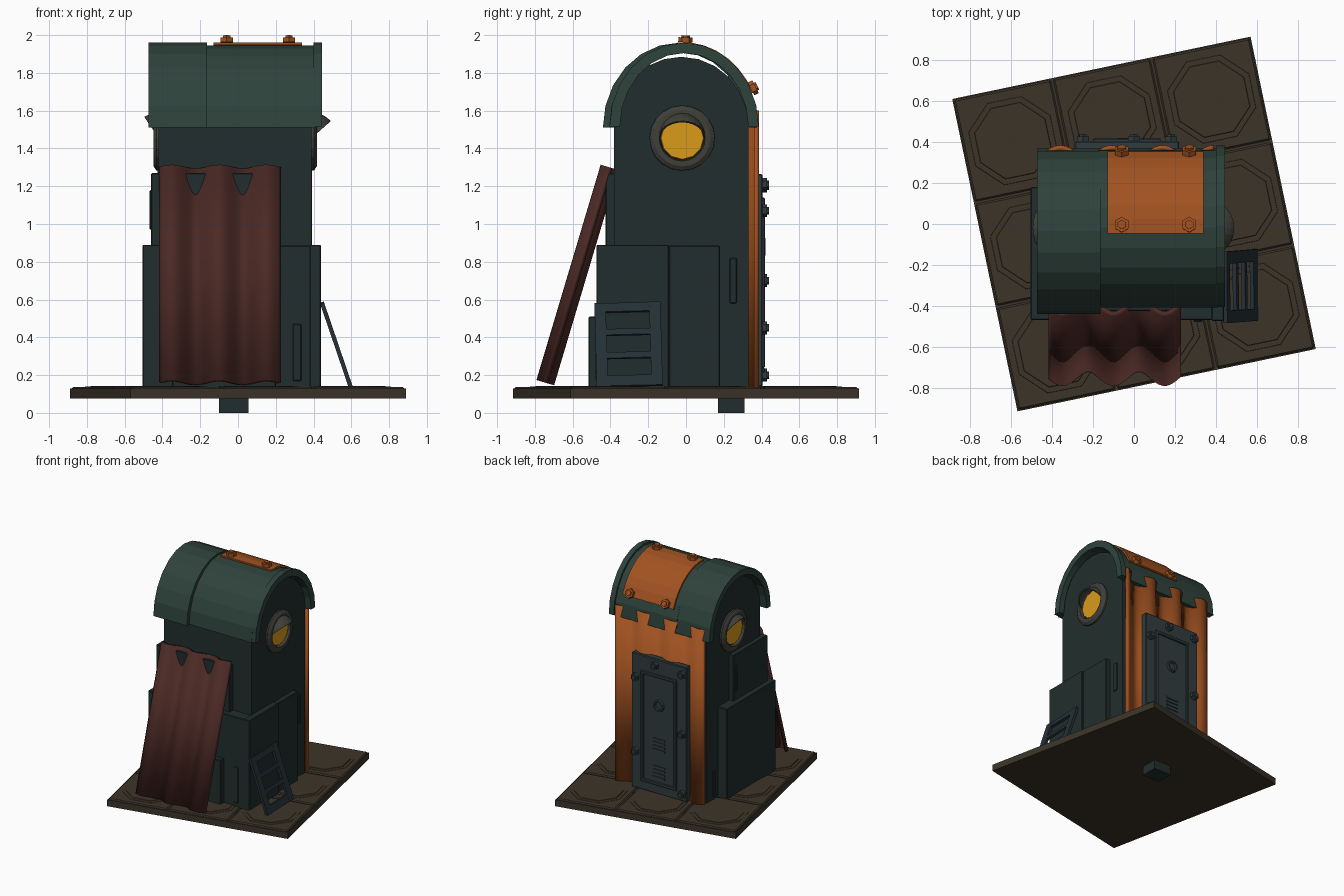
import bpy, bmesh
from math import sin, cos, pi, atan2, radians
from mathutils import Matrix, Vector

if "Cube" in bpy.data.objects:
    bpy.data.objects.remove(bpy.data.objects["Cube"])


def material(name, rgb):
    m = bpy.data.materials.new(name)
    m.diffuse_color = (*rgb, 1)
    m.use_nodes = True
    m.node_tree.nodes["Principled BSDF"].inputs["Base Color"].default_value = m.diffuse_color
    return m


ROOF = material("roof_green", (.028, .055, .045))
WALL = material("wall_dark", (.015, .027, .026))
RUST = material("rust_orange", (.36, .085, .015))
SHEET = material("sheet_brown", (.07, .022, .018))
STONE = material("tile_brown", (.045, .034, .022))
DOOR = material("door_steel", (.03, .045, .05))
RING = material("ring_grey", (.05, .05, .042))
GLASS = material("lamp_amber", (.7, .32, .01))
GRILLE = material("grille_blue", (.018, .03, .038))


def finish(name, bm, mat, matrix=None, bevel=0, smooth=False):
    bmesh.ops.recalc_face_normals(bm, faces=bm.faces)
    me = bpy.data.meshes.new(name)
    bm.to_mesh(me)
    bm.free()
    me.materials.append(mat)
    ob = bpy.data.objects.new(name, me)
    bpy.context.collection.objects.link(ob)
    if matrix:
        ob.matrix_world = matrix
    if bevel:
        b = ob.modifiers.new("bevel", 'BEVEL')
        b.width, b.segments = bevel, 1
    for p in me.polygons:
        p.use_smooth = smooth
    return ob


def add_box(bm, lo, hi):
    lo, hi = Vector(lo), Vector(hi)
    m = Matrix.Translation((lo + hi) / 2) @ Matrix.Diagonal((*(hi - lo), 1))
    bmesh.ops.create_cube(bm, size=1, matrix=m)


def box(name, lo, hi, mat, bevel=0, matrix=None):
    bm = bmesh.new()
    add_box(bm, lo, hi)
    return finish(name, bm, mat, matrix, bevel)


def prism(name, pts, x0, x1, mat):
    """Extrude a (y, z) outline along x."""
    bm = bmesh.new()
    f = bm.faces.new([bm.verts.new((x0, y, z)) for y, z in pts])
    r = bmesh.ops.extrude_face_region(bm, geom=[f])
    vs = [v for v in r['geom'] if isinstance(v, bmesh.types.BMVert)]
    bmesh.ops.translate(bm, verts=vs, vec=(x1 - x0, 0, 0))
    return finish(name, bm, mat)


def arch(cy, ry, z0, rz, a0=0, a1=pi, n=12):
    return [(cy + ry * cos(a0 + (a1 - a0) * i / n), z0 + rz * sin(a0 + (a1 - a0) * i / n))
            for i in range(n + 1)]


def shell(name, cy, ry, z0, rz, t, x0, x1, mat, a0=0, a1=pi, n=12):
    outer = arch(cy, ry, z0, rz, a0, a1, n)
    inner = arch(cy, ry - t, z0, rz - t, a0, a1, n)
    return prism(name, outer + inner[::-1], x0, x1, mat)


def corrugated(name, x0, x1, bottom, top, ridge, amp, thick, side, mat):
    """Wavy sheet between two (y, z) lines; side = -1 faces front, 1 faces back."""
    b, t = Vector((0, *bottom)), Vector((0, *top))
    u = (t - b).normalized()
    out = Vector((0, side * u.z, -side * u.y))
    bm, rows, n = bmesh.new(), [], 40
    for i in range(n + 1):
        x = x0 + (x1 - x0) * i / n
        off = out * amp * cos(2 * pi * (x - ridge) / .25) + Vector((x, 0, 0))
        rows.append((bm.verts.new(b + off), bm.verts.new(t + off)))
    for p, q in zip(rows, rows[1:]):
        bm.faces.new((p[0], q[0], q[1], p[1]))
    ob = finish(name, bm, mat, smooth=True)
    s = ob.modifiers.new("thickness", 'SOLIDIFY')
    s.thickness, s.offset = thick, 0
    bpy.context.view_layer.objects.active = ob
    ob.select_set(True)
    bpy.ops.object.shade_smooth_by_angle(angle=radians(40))
    ob.select_set(False)


def bolt(name, pos, normal, r, h, mat):
    """Hexagonal washer with a smaller head on top."""
    bm = bmesh.new()
    for rad, z, d in ((r, h * .35, h * .7), (r * .6, h * .5, h)):
        bmesh.ops.create_cone(bm, cap_ends=True, segments=6, radius1=rad, radius2=rad,
                              depth=d, matrix=Matrix.Translation((0, 0, z)))
    m = Matrix.Translation(pos) @ Vector(normal).to_track_quat('Z', 'Y').to_matrix().to_4x4()
    finish(name, bm, mat, m)


def lathe(name, profile, matrix, n, mat):
    """Closed (radius, height) profile turned about local z."""
    bm = bmesh.new()
    rings = [[bm.verts.new((r * cos(2 * pi * k / n), r * sin(2 * pi * k / n), h))
              for r, h in profile] for k in range(n)]
    m = len(profile)
    for k in range(n):
        a, b = rings[k], rings[(k + 1) % n]
        for j in range(m):
            bm.faces.new((a[j], b[j], b[(j + 1) % m], a[(j + 1) % m]))
    finish(name, bm, mat, matrix)


# Tiled floor slab, turned a little, and its foot
turn = Matrix.Rotation(radians(11.8), 4, 'Z')
W, D = 1.49, 1.56
box("floor_slab", (-W / 2, -D / 2, .075), (W / 2, D / 2, .128), STONE, 0, turn)
for i in range(3):
    for j in range(3):
        cx, cy = (i - 1) * W / 3, (j - 1) * D / 3
        hx, hy = W / 6 - .006, D / 6 - .006
        box("floor_tile", (cx - hx, cy - hy, .12), (cx + hx, cy + hy, .138), STONE, .008, turn)
        bm = bmesh.new()
        for r, z in ((.225, .139), (.195, .142)):
            bmesh.ops.create_cone(bm, cap_ends=True, segments=8, radius1=r, radius2=r - .006, depth=.008,
                                  matrix=Matrix.Translation((cx, cy, z - .003)) @ Matrix.Rotation(pi / 8, 4, 'Z'))
        finish("tile_octagon", bm, STONE, turn)
box("foot", (-.1, .17, 0), (.055, .31, .08), WALL)

# Arched body and the plates bolted around it
prism("body", [(.33, .13)] + arch(-.025, .355, 1.52, .365) + [(-.38, .13)], -.42, .39, WALL)
plates = {
    "front_upper_plate": ((-.46, -.425, .13), (.22, -.37, 1.27)),
    "front_lower_plate": ((-.47, -.47, .13), (.435, -.37, .885)),
    "front_low_block": ((-.35, -.515, .13), (.2, -.46, .51)),
    "right_plate_front": ((.38, -.475, .13), (.44, -.09, .89)),
    "right_plate_back": ((.38, -.09, .13), (.43, .18, .885)),
    "left_upper_plate": ((-.46, -.42, .13), (-.41, .03, 1.27)),
    "left_lower_plate": ((-.505, -.47, .13), (-.41, .18, .89)),
    "right_slot": ((.38, .23, .58), (.398, .27, .82)),
    "front_slot": ((.29, -.478, .17), (.335, -.46, .47)),
    "left_upper_slot": ((-.468, -.02, .97), (-.45, .015, 1.18)),
    "left_low_slot": ((-.43, .21, .16), (-.41, .25, .38)),
}
for name, (lo, hi) in plates.items():
    box(name, lo, hi, WALL, .005)

# Roof shells
shell("roof_left", -.035, .405, 1.51, .45, .05, -.475, -.165, ROOF)
shell("roof_right", -.0175, .39, 1.51, .435, .04, -.17, .41, ROOF)
shell("roof_rim", -.01, .395, 1.515, .445, .055, .4, .445, ROOF)

# Roof patch with bolts
shell("roof_patch", -.0175, .408, 1.51, .453, .014, -.13, .34, RUST, radians(24), radians(94), 7)
for x in (-.06, .27):
    for deg in (88, 27):
        a = radians(deg)
        p = (x, -.0175 + .407 * cos(a), 1.51 + .452 * sin(a))
        bolt("patch_bolt", p, (0, cos(a), sin(a)), .038, .037, RUST)

# Corrugated sheets: leaning on the front and fixed to the back
corrugated("front_sheet", -.41, .22, (-.745, .16), (-.405, 1.3), -.1, .036, .026, -1, SHEET)
corrugated("back_sheet", -.42, .39, (.348, .13), (.348, 1.6), -.11, .025, .025, 1, RUST)

# Back door with frame, peephole, vents and bolts
box("door_plate", (-.29, .35, .14), (.22, .405, 1.265), DOOR, .006)
for name, lo, hi in (("left", (-.2, .4, .24), (-.175, .417, 1.14)), ("right", (.105, .4, .24), (.13, .417, 1.14)),
                     ("top", (-.2, .4, 1.115), (.13, .417, 1.14)), ("bottom", (-.2, .4, .215), (.13, .417, .24))):
    box("door_frame_" + name, lo, hi, DOOR, .004)
face_back = Matrix.Translation((-.035, .4, .88)) @ Matrix.Rotation(-pi / 2, 4, 'X')
lathe("peephole_ring", [(.05, 0), (.046, .02), (.034, .02), (.03, 0)], face_back, 12, DOOR)
for z in (.5, .27):
    for k in range(4):
        box("door_vent", (-.09, .4, z + k * .03), (.02, .412, z + k * .03 + .014), DOOR)
for x, z in ((.18, 1.07), (0, 1.21), (-.25, 1.2), (.18, .45), (-.25, .7), (-.25, .2)):
    bolt("door_bolt", (x, .403, z), (0, 1, 0), .034, .037, DOOR)

# Round lamps with half-dome lids on both sides
for side, wall, tilt in ((1, .39, 42), (-1, .42, 56)):
    m = Matrix.Translation((side * wall, -.02, 1.455)) @ Matrix.Rotation(side * pi / 2, 4, 'Y')
    lathe("lamp_ring", [(.175, -.02), (.172, .012), (.15, .027), (.122, .027), (.112, -.02)], m, 20, RING)
    bm = bmesh.new()
    bmesh.ops.create_cone(bm, cap_ends=True, segments=12, radius1=.118, radius2=.112, depth=.02)
    finish("lamp_glass", bm, GLASS, m)
    bm = bmesh.new()
    grid = []
    for i in range(6):
        t = radians(tilt + (90 - tilt) * i / 5)
        grid.append([bm.verts.new((side * (wall + .135 * sin(s) * cos(t)), -.02 + .125 * cos(s),
                                   1.455 + .135 * sin(s) * sin(t)))
                     for s in (pi * k / 12 for k in range(13))])
    for a, b in zip(grid, grid[1:]):
        for k in range(12):
            bm.faces.new((a[k], a[k + 1], b[k + 1], b[k]))
    bmesh.ops.remove_doubles(bm, verts=bm.verts, dist=.0005)
    lid = finish("lamp_lid", bm, RING)
    lid.modifiers.new("thickness", 'SOLIDIFY').thickness = .01

# Leaning grille on the right
bm = bmesh.new()
for s in (-1, 1):
    y0, y1 = sorted((s * .115, s * .175))
    add_box(bm, (-.011, y0, 0), (.011, y1, .465))
for z0, z1 in ((0, .06), (.155, .19), (.285, .32), (.415, .465)):
    add_box(bm, (-.01, -.118, z0 + .001), (.01, .118, z1 - .001))
lean = Matrix.Translation((.595, -.298, .142)) @ Matrix.Rotation(-atan2(.15, .44), 4, 'Y')
finish("leaning_grille", bm, GRILLE, lean @ Matrix.Rotation(radians(1.5), 4, 'X'))
